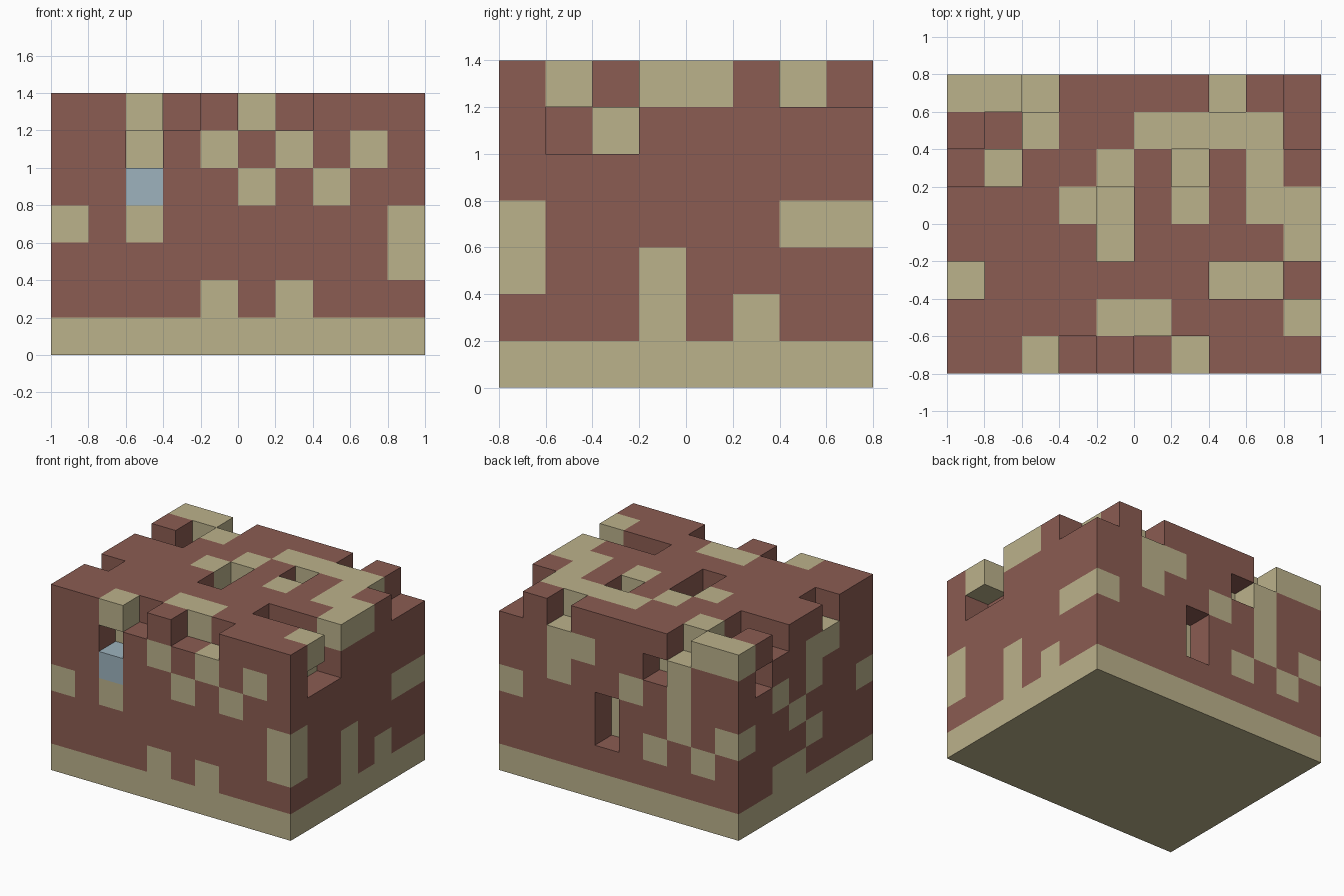
import bpy, bmesh
from mathutils import Vector

cube = bpy.data.objects.get("Cube")
if cube:
    bpy.data.objects.remove(cube, do_unlink=True)

S = 0.2                      # block edge length
NX, NY, NZ = 10, 8, 7        # block counts


def make_material(name, rgb):
    m = bpy.data.materials.new(name)
    m.use_nodes = True
    m.diffuse_color = (*rgb, 1)
    m.node_tree.nodes["Principled BSDF"].inputs["Base Color"].default_value = (*rgb, 1)
    return m


# B = brick, T = sandstone, G = glass
MATERIALS = {
    "B": make_material("red_brick", (0.26, 0.107, 0.085)),
    "T": make_material("tan_stone", (0.50, 0.445, 0.26)),
    "G": make_material("pale_blue_glass", (0.34, 0.45, 0.515)),
}

# Wall elevations between the base and the roof, highest course first
FRONT = ["BBBBTBTBTB",
         "BBGBBTBTBB",
         "TBTBBBBBBT",
         "BBBBBBBBBT",
         "BBBBTBTBBB"]
BACK = ["BBTBBBTTBB",
        "BBTBTBBTBB",
        "TBTBBBBBBT",
        "BTBTBBBBBB",
        "BBBBBBBBBB"]
LEFT = ["BBBBBBBB",
        "BBBBBBBB",
        "TBBBBBTT",
        "TBBTBBBB",
        "BBBTBTBB"]
RIGHT = ["BBTTBBBB",
         "BBBTBTBB",
         "TBBBTBBT",
         "BBBTBBBB",
         "BBBBTTBB"]
# Ragged roof course seen in plan, back row first; dots are missing blocks
ROOF = ["TT.BBBB.B.",
        "B.TBBTTTT.",
        "..BBTB.BTB",
        "BBBT.BTBTT",
        "BBBB.BBBBT",
        ".BBBBBB...",
        "BBBBTTBBBT",
        "BBT.B..BBB"]

# Solid brick body on a sandstone base
cells = {(i, j, k): "B" if k else "T"
         for i in range(NX) for j in range(NY) for k in range(NZ - 1)}

# Paint the walls
for row in range(5):
    k = 5 - row
    for j in range(NY):
        cells[0, j, k] = RIGHT[row][j]
        cells[NX - 1, j, k] = LEFT[row][j]
    for i in range(NX):
        cells[i, 0, k] = FRONT[row][i]
        cells[i, NY - 1, k] = BACK[row][i]

# Sandstone blocks exposed in the pits and behind the openings
for i, j in ((7, 2), (8, 2), (6, 5), (4, 3), (4, 4), (1, 5), (3, 6), (2, 1)):
    cells[i, j, 5] = "T"
for k in (2, 3):
    cells[5, 6, k] = "T"

# Openings: window gap, back door slot, side gaps and roof pit
for gap in ((2, 0, 5), (3, 7, 5), (5, 7, 2), (5, 7, 3),
            (9, 1, 5), (9, 2, 5), (0, 6, 5), (1, 6, 5)):
    del cells[gap]

# Roof course
for row, line in enumerate(ROOF):
    for i, c in enumerate(line):
        if c != ".":
            cells[i, NY - 1 - row, NZ - 1] = c


def build_part(name, belongs):
    """Mesh the exposed faces of every block that passes the test."""
    bm = bmesh.new()
    keys = list(MATERIALS)
    for cell, colour in cells.items():
        if not belongs(cell, colour):
            continue
        centre = (Vector(cell) + Vector((0.5, 0.5, 0.5)) - Vector((NX / 2, NY / 2, 0))) * S
        for axis in range(3):
            for sign in (-1, 1):
                n = [0, 0, 0]
                n[axis] = sign
                if tuple(a + b for a, b in zip(cell, n)) in cells:
                    continue
                n = Vector(n)
                u = Vector((n.y, n.z, n.x))
                v = n.cross(u)
                h = S / 2
                ring = [bm.verts.new(centre + (n + a * u + b * v) * h)
                        for a, b in ((-1, -1), (1, -1), (1, 1), (-1, 1))]
                bm.faces.new(ring).material_index = keys.index(colour)
    bmesh.ops.remove_doubles(bm, verts=bm.verts, dist=S / 100)
    mesh = bpy.data.meshes.new(name)
    bm.to_mesh(mesh)
    bm.free()
    for m in MATERIALS.values():
        mesh.materials.append(m)
    obj = bpy.data.objects.new(name, mesh)
    bpy.context.collection.objects.link(obj)


build_part("foundation", lambda c, m: c[2] == 0)
build_part("walls", lambda c, m: 0 < c[2] < NZ - 1 and m != "G")
build_part("window_glass", lambda c, m: m == "G")
build_part("roof_blocks", lambda c, m: c[2] == NZ - 1)
